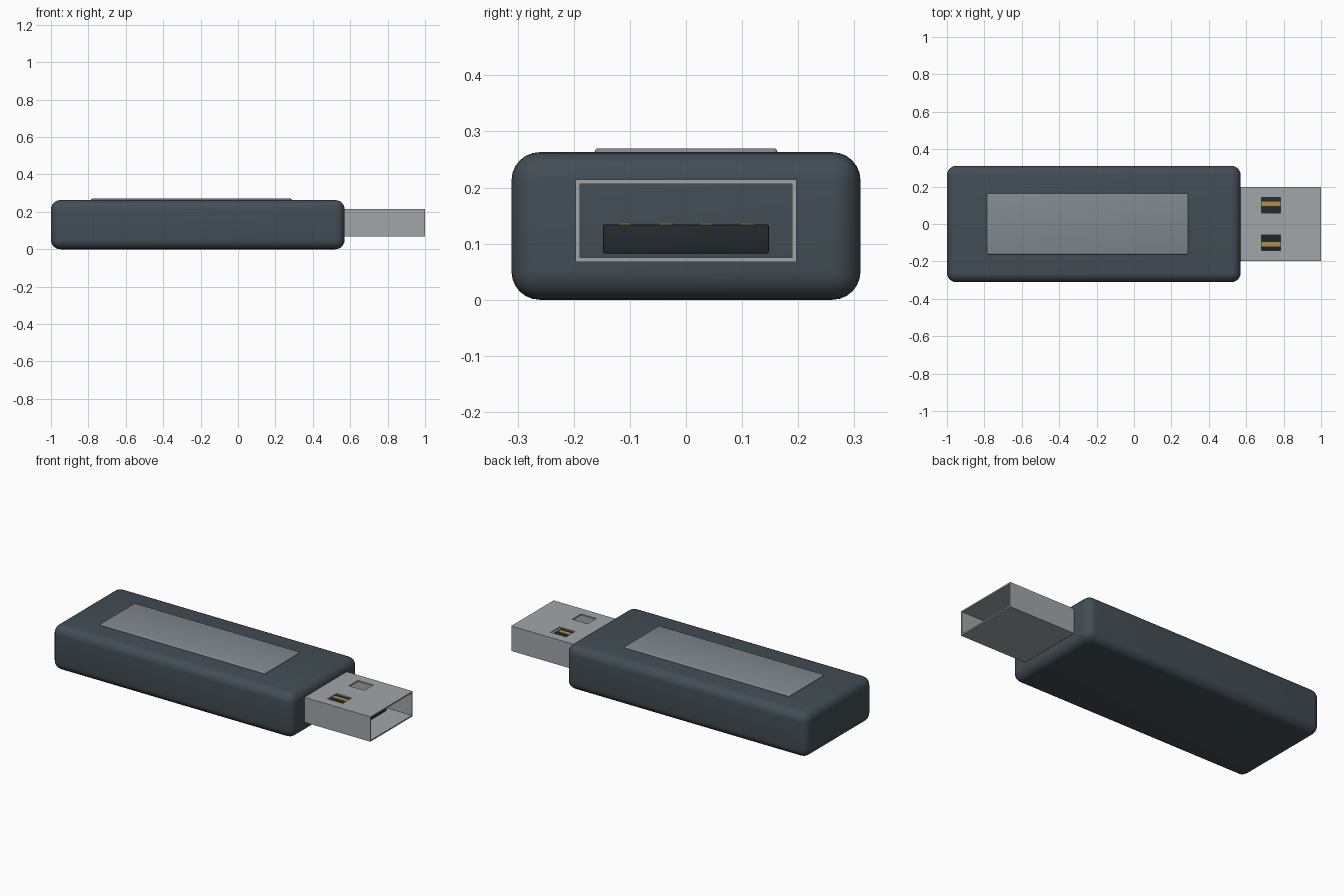
import bpy
import math

if "Cube" in bpy.data.objects:
    bpy.data.objects.remove(bpy.data.objects["Cube"])


def material(name, rgb):
    m = bpy.data.materials.new(name)
    m.diffuse_color = (*rgb, 1)
    m.use_nodes = True
    m.node_tree.nodes["Principled BSDF"].inputs["Base Color"].default_value = m.diffuse_color
    return m


dark = material("dark_casing", (0.055, 0.075, 0.09))
panel = material("panel_grey", (0.22, 0.25, 0.27))
steel = material("steel", (0.36, 0.38, 0.40))
black = material("black_plastic", (0.018, 0.022, 0.026))
gold = material("gold", (0.45, 0.28, 0.06))


def box(name, x, y, z, mat=None, bevel=0, segments=1):
    """Box from (min, max) ranges, optionally with rounded edges."""
    ranges = (x, y, z)
    bpy.ops.mesh.primitive_cube_add(size=1, location=[(a + b) / 2 for a, b in ranges])
    ob = bpy.context.object
    ob.name = name
    ob.scale = [b - a for a, b in ranges]
    bpy.ops.object.transform_apply(location=False, rotation=False, scale=True)
    if mat:
        ob.data.materials.append(mat)
    if bevel:
        mod = ob.modifiers.new("round", 'BEVEL')
        mod.width = bevel
        mod.segments = segments
        bpy.ops.object.modifier_apply(modifier=mod.name)
        bpy.ops.object.shade_smooth_by_angle(angle=math.radians(40))
    return ob


def cut(target, cutter):
    """Subtract the cutter from the target, then discard it."""
    bpy.context.view_layer.objects.active = target
    mod = target.modifiers.new("cut", 'BOOLEAN')
    mod.operation = 'DIFFERENCE'
    mod.solver = 'EXACT'
    mod.object = cutter
    bpy.ops.object.modifier_apply(modifier=mod.name)
    bpy.data.objects.remove(cutter, do_unlink=True)


# Rounded casing and raised label panel
box("casing", (-1, 0.57), (-0.311, 0.311), (0, 0.263), dark, 0.05, 6)
box("label_panel", (-0.787, 0.29), (-0.163, 0.163), (0.25, 0.27), panel, 0.007, 3)

# Hollow metal plug shell with two latch windows on top
shell = box("plug_shell", (0.56, 1), (-0.197, 0.197), (0.067, 0.214), steel)
cut(shell, box("cavity", (0.5, 1.1), (-0.189, 0.189), (0.075, 0.206)))
for side in (-1, 1):
    window = sorted((side * 0.058, side * 0.142))
    cut(shell, box("window", (0.682, 0.782), window, (0.18, 0.25)))

# Plastic tongue with four contacts
box("tongue", (0.56, 0.865), (-0.148, 0.148), (0.082, 0.134), black, 0.004, 2)
for i in range(4):
    y = (i - 1.5) * 0.0725
    box(f"contact_{i + 1}", (0.58, 0.85), (y - 0.012, y + 0.012), (0.13, 0.1365), gold)
